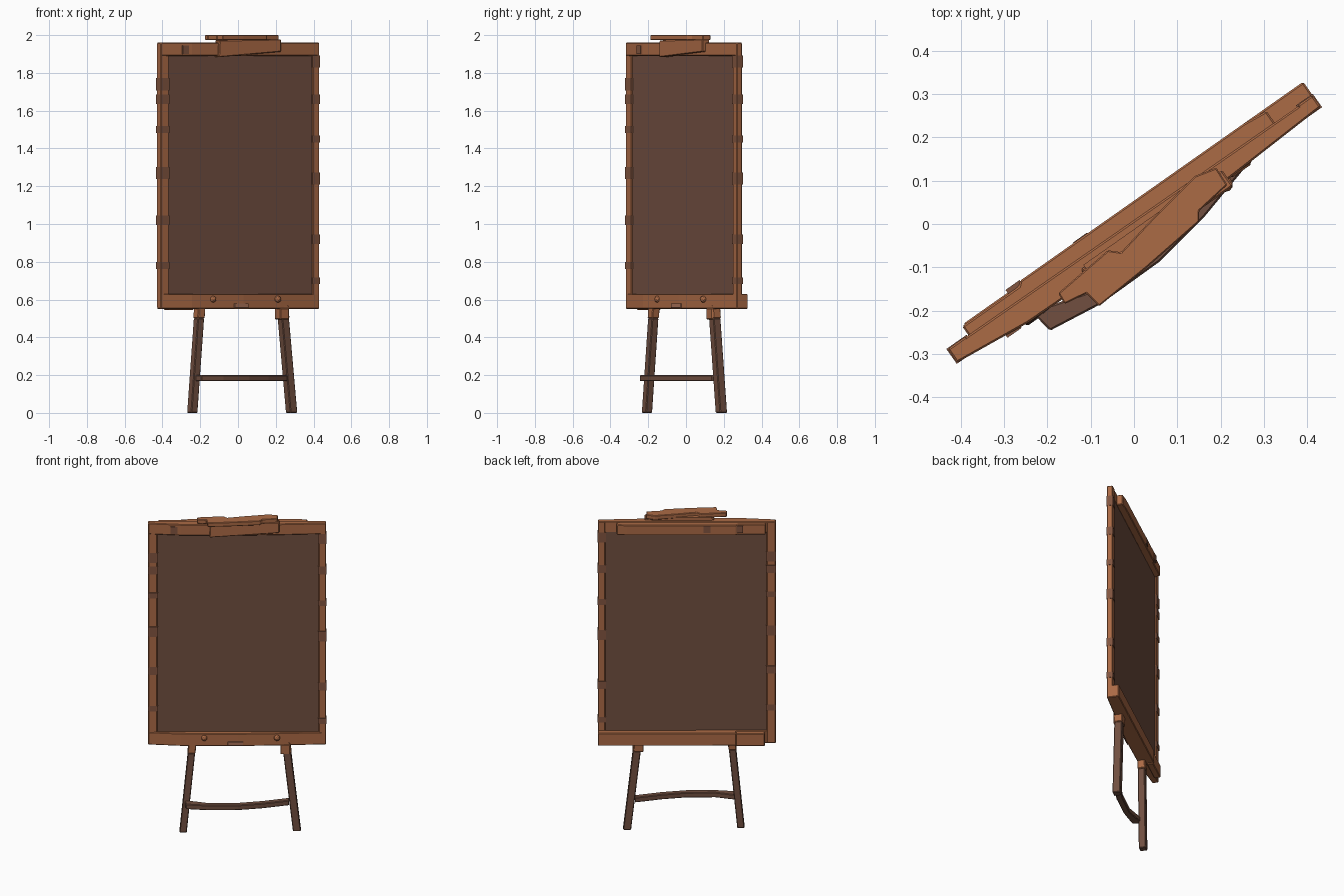
import bpy, bmesh
from math import radians
from mathutils import Matrix, Vector

cube = bpy.data.objects.get("Cube")
if cube:
    bpy.data.objects.remove(cube, do_unlink=True)

# The whole board is turned about the vertical axis
TURN = Matrix.Rotation(radians(35.1), 4, 'Z')


def material(name, rgb):
    m = bpy.data.materials.new(name)
    m.use_nodes = True
    m.diffuse_color = (*rgb, 1)
    m.node_tree.nodes["Principled BSDF"].inputs["Base Color"].default_value = (*rgb, 1)
    return m


ORANGE = material("orange wood", (0.41, 0.145, 0.06))
DARK = material("dark brown", (0.165, 0.078, 0.051))
WORN = material("worn wood", (0.22, 0.09, 0.05))
PALE = material("reddish wood", (0.40, 0.17, 0.10))


def finish(name, bm, mat, bevel=0.0):
    bmesh.ops.recalc_face_normals(bm, faces=bm.faces)
    me = bpy.data.meshes.new(name)
    bm.to_mesh(me)
    bm.free()
    me.transform(TURN)
    me.materials.append(mat)
    ob = bpy.data.objects.new(name, me)
    bpy.context.collection.objects.link(ob)
    if bevel:
        mod = ob.modifiers.new("soft edges", 'BEVEL')
        mod.width = bevel
        mod.segments = 1
        mod.limit_method = 'ANGLE'
    return ob


def loft(name, ring_a, ring_b, mat, bevel=0.004):
    """Solid between two matching outlines."""
    bm = bmesh.new()
    a = [bm.verts.new(p) for p in ring_a]
    b = [bm.verts.new(p) for p in ring_b]
    bm.faces.new(a)
    bm.faces.new(b)
    for i in range(len(a)):
        j = (i + 1) % len(a)
        bm.faces.new((a[i], a[j], b[j], b[i]))
    return finish(name, bm, mat, bevel)


def plan(name, pts, z0, z1, mat, bevel=0.004):
    return loft(name, [(u, v, z0) for u, v in pts], [(u, v, z1) for u, v in pts], mat, bevel)


def box(name, u, v, z, mat, bevel=0.004):
    pts = [(u[0], v[0]), (u[1], v[0]), (u[1], v[1]), (u[0], v[1])]
    return plan(name, pts, z[0], z[1], mat, bevel)


def square(u, v, z, s):
    return [(u - s, v - s, z), (u + s, v - s, z), (u + s, v + s, z), (u - s, v + s, z)]


# Writing panel
box("panel", (-0.48, 0.48), (-0.018, 0.002), (0.6, 1.92), DARK, 0)

# Frame: slim posts, and rails with gently bowed fronts
box("post_right", (-0.518, -0.465), (-0.027, 0.011), (0.555, 1.96), ORANGE)
box("post_left", (0.465, 0.508), (-0.027, 0.007), (0.555, 1.96), ORANGE)
bow = [(-0.518, -0.027), (-0.33, -0.046), (0, -0.05), (0.25, -0.04), (0.508, -0.027)]
plan("bottom_rail", bow + [(0.508, 0.044), (-0.29, 0.044), (-0.29, 0.01), (-0.518, 0.01)],
     0.55, 0.63, ORANGE)
box("bottom_rail_block", (-0.455, -0.285), (0, 0.038), (0.545, 0.625), ORANGE)
plan("top_rail", bow + [(0.508, 0.004), (-0.518, 0.01)], 1.89, 1.96, ORANGE)
plan("top_rail_back", [(0.4, 0), (0.4, 0.038), (0.34, 0.044), (-0.29, 0.044), (-0.30, 0.035),
                       (-0.46, 0.035), (-0.46, 0)], 1.89, 1.955, ORANGE)

# Worn patches wrapping the posts
wear = {-1: (0.78, 1.02, 1.27, 1.5, 1.66, 1.74), 1: (0.7, 0.92, 1.24, 1.45, 1.66, 1.86)}
for side, heights in wear.items():
    u0, u1, back = (-0.52, -0.463, 0.013) if side < 0 else (0.463, 0.51, 0.009)
    for i, z in enumerate(heights):
        h = 0.018 + 0.007 * (i % 3)
        box("worn_patch", (u0, u1), (-0.029, back), (z - h, z + h), WORN, 0)
for u in (-0.37, -0.2):
    box("worn_patch_front", (u - 0.02, u + 0.02), (-0.047, -0.03), (1.9, 1.945), WORN, 0)
for u in (-0.12, -0.31):
    box("worn_patch_back", (u - 0.02, u + 0.02), (0.03, 0.046), (1.905, 1.95), WORN, 0)

# Clip board at the top, slightly crooked
face = [(-0.165, 1.883), (0.238, 1.912), (0.238, 1.978), (-0.16, 1.972)]
loft("clip_front", [(u, -0.06, z) for u, z in face], [(u, -0.015, z) for u, z in face], ORANGE)
plan("clip_top", [(-0.235, -0.03), (-0.084, -0.015), (-0.062, -0.036), (0.038, -0.015),
                  (0.178, 0.01), (0.23, -0.003), (0.228, -0.05), (0.14, -0.062),
                  (0.126, -0.082), (-0.033, -0.099), (-0.175, -0.109), (-0.182, -0.068),
                  (-0.237, -0.059)], 1.973, 2.0, ORANGE, 0.003)
box("clip_neck", (-0.15, 0.2), (-0.045, -0.01), (1.95, 1.98), ORANGE, 0)

# Bolts and small plate on the bottom rail
for u in (-0.195, 0.225):
    bm = bmesh.new()
    bmesh.ops.create_icosphere(bm, subdivisions=2, radius=0.018,
                               matrix=Matrix.Translation((u, -0.046, 0.602)))
    finish("bolt", bm, ORANGE)
box("rail_plate", (-0.06, 0.03), (-0.056, -0.04), (0.555, 0.58), PALE, 0.002)


# Splayed legs with lighter upper ends
def leg(name, foot, top, s):
    foot, top = Vector(foot), Vector(top)
    mid = foot.lerp(top, 0.88)
    loft(name, square(*foot, s), square(*mid, s), DARK)
    loft(name + "_top", square(*mid, s + 0.002), square(*top, s + 0.002), ORANGE)


leg("leg_right", (-0.317, -0.03, 0), (-0.262, -0.022, 0.57), 0.021)
leg("leg_left", (0.34, -0.010, 0), (0.276, -0.014, 0.57), 0.023)
box("leg_bracket", (0.245, 0.302), (-0.043, 0.012), (0.495, 0.555), ORANGE)

# Crossbar bowed towards the front
arc = [(-0.3, -0.09), (-0.17, -0.107), (0, -0.105), (0.142, -0.08), (0.295, -0.038)]
rear = [(0.295, 0), (0.142, -0.042), (0, -0.068), (-0.17, -0.07), (-0.31, -0.03)]
plan("crossbar", arc + rear, 0.168, 0.2, DARK)
